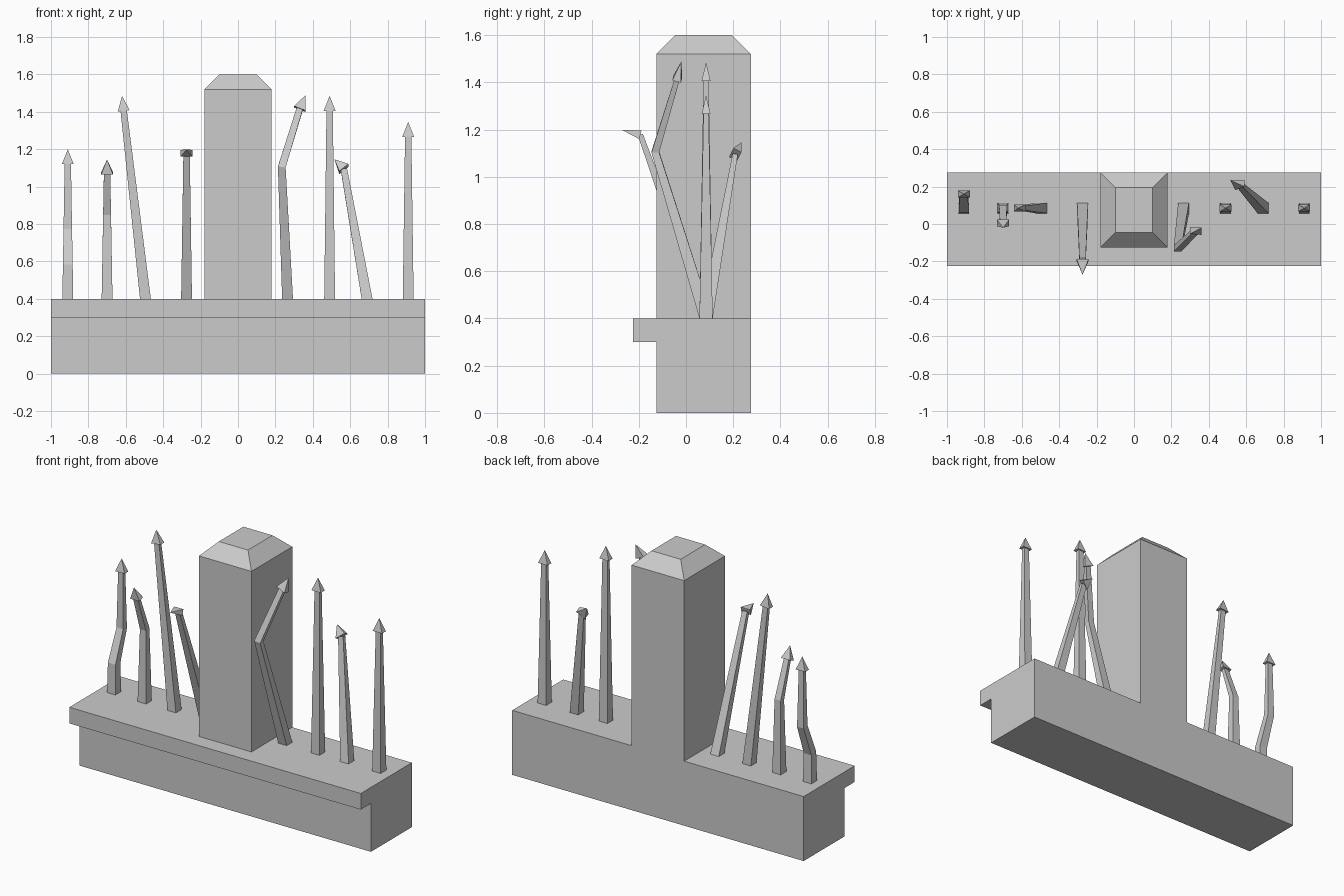
import bpy
from mathutils import Vector

if "Cube" in bpy.data.objects:
    bpy.data.objects.remove(bpy.data.objects["Cube"])

UP = Vector((0, 0, 1))
Y = 0.085  # line the spikes stand on


def make(name, verts, faces):
    mesh = bpy.data.meshes.new(name)
    mesh.from_pydata([tuple(v) for v in verts], [], faces)
    mesh.update()
    obj = bpy.data.objects.new(name, mesh)
    bpy.context.collection.objects.link(obj)
    return obj


def loft(name, rings, tip=None):
    """Skin equal-sized rings; close the end with a cap or a pointed tip."""
    n = len(rings[0])
    verts = [v for r in rings for v in r]
    faces = [tuple(reversed(range(n)))]
    for k in range(len(rings) - 1):
        a, b = k * n, (k + 1) * n
        faces += [(a + i, a + (i + 1) % n, b + (i + 1) % n, b + i) for i in range(n)]
    last = (len(rings) - 1) * n
    if tip is None:
        faces.append(tuple(range(last, last + n)))
    else:
        verts.append(tip)
        faces += [(last + i, last + (i + 1) % n, len(verts) - 1) for i in range(n)]
    return make(name, verts, faces)


def rect(center, axis, hx, hy):
    """Rectangle around center, perpendicular to axis."""
    axis = axis.normalized()
    u = Vector((1, 0, 0))
    u = (u - axis * u.dot(axis)).normalized()
    v = axis.cross(u)
    return [center + u * (sx * hx) + v * (sy * hy)
            for sx, sy in ((-1, -1), (1, -1), (1, 1), (-1, 1))]


def spike(index, path, tip):
    """Tapered, possibly bent shaft with a flattened pyramid head."""
    pts = [Vector(p) for p in path]
    tip = Vector(tip)
    dists = [0.0]
    for a, b in zip(pts, pts[1:]):
        dists.append(dists[-1] + (b - a).length)
    rings = []
    for i, p in enumerate(pts):
        if i == 0:
            axis = UP
        elif i == len(pts) - 1:
            axis = p - pts[i - 1]
        else:
            axis = (p - pts[i - 1]).normalized() + (pts[i + 1] - p).normalized()
        t = dists[i] / dists[-1]
        rings.append(rect(p, axis, 0.029 - 0.012 * t, 0.028 - 0.017 * t))
    loft(f"spike_shaft_{index}", rings)
    loft(f"spike_head_{index}", [rect(pts[-1], tip - pts[-1], 0.032, 0.019)], tip)


# Wall base with a front ledge, extruded along x
profile = [(-0.125, 0), (0.275, 0), (0.275, 0.4), (-0.225, 0.4), (-0.225, 0.3), (-0.125, 0.3)]
loft("wall_base", [[(x, y, z) for y, z in profile] for x in (-1, 1)])

# Pillar with bevelled cap
mid = Vector((0, 0.075, 0))
loft("pillar", [rect(mid + UP * z, UP, hx, hy)
                for z, hx, hy in ((0.4, 0.18, 0.2), (1.52, 0.18, 0.2), (1.6, 0.1, 0.12))])

# Spikes: shaft path, head tip
spikes = [
    ([(-0.91, Y, 0.4), (-0.91, Y, 0.58), (-0.91, 0.16, 0.77), (-0.91, 0.16, 1.12)], (-0.91, 0.16, 1.2)),
    ([(-0.7, Y, 0.4), (-0.7, Y, 0.85), (-0.7, 0.006, 1.07)], (-0.7, -0.02, 1.145)),
    ([(-0.495, Y, 0.4), (-0.611, Y, 1.405)], (-0.62, Y, 1.485)),
    ([(-0.275, Y, 0.4), (-0.275, -0.193, 1.178)], (-0.275, -0.271, 1.198)),
    ([(0.265, Y, 0.4), (0.234, -0.13, 1.105), (0.33, -0.037, 1.415)], (0.36, -0.02, 1.488)),
    ([(0.49, Y, 0.4), (0.49, Y, 1.405)], (0.49, Y, 1.485)),
    ([(0.69, Y, 0.4), (0.566, 0.208, 1.094)], (0.515, 0.234, 1.146)),
    ([(0.91, Y, 0.4), (0.91, Y, 1.265)], (0.91, Y, 1.345)),
]
for i, (path, tip) in enumerate(spikes, 1):
    spike(i, path, tip)
